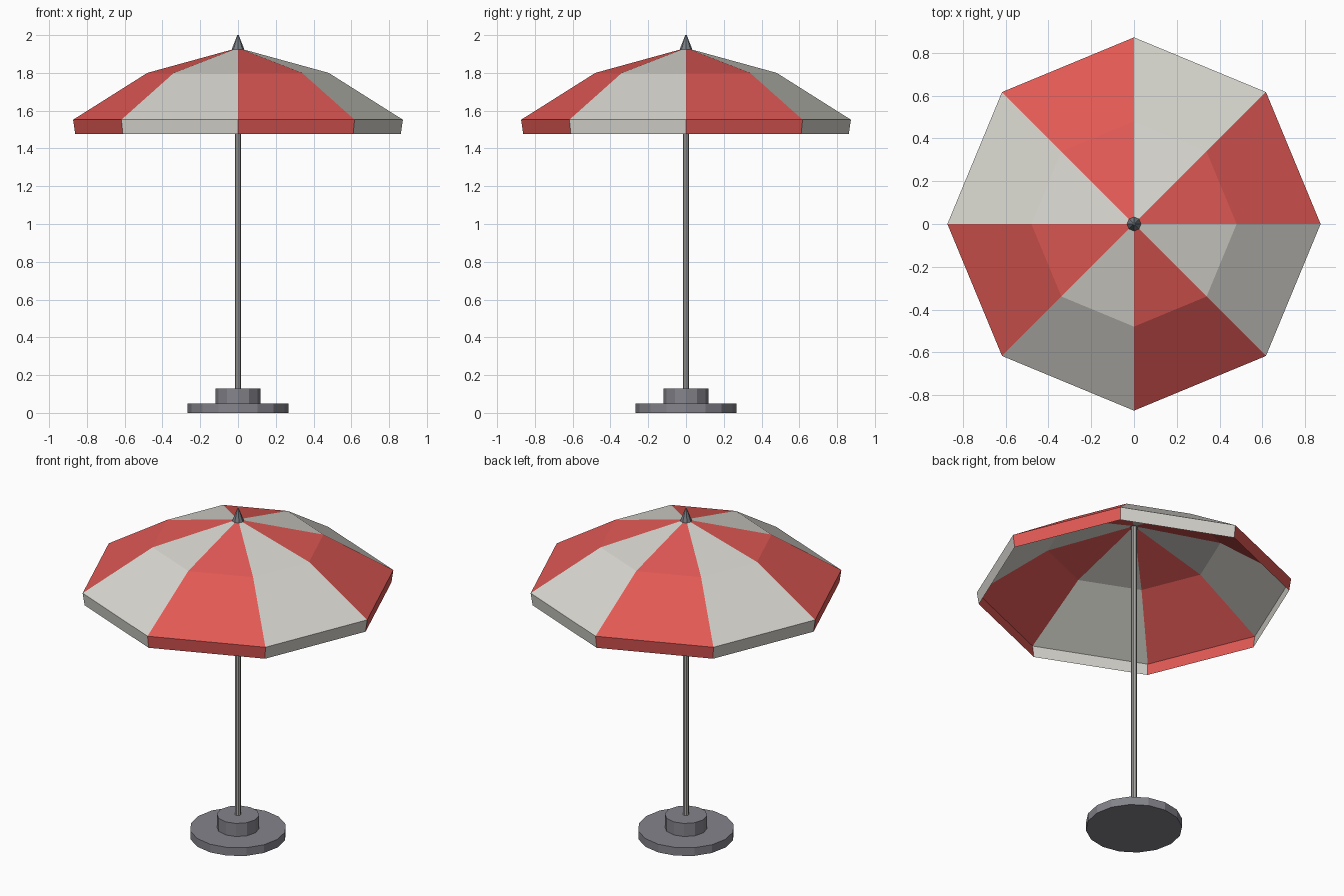
import bpy
import bmesh
from math import cos, sin, pi

cube = bpy.data.objects.get("Cube")
if cube:
    bpy.data.objects.remove(cube, do_unlink=True)


def material(name, rgb):
    mat = bpy.data.materials.new(name)
    mat.use_nodes = True
    mat.diffuse_color = (*rgb, 1)
    mat.node_tree.nodes["Principled BSDF"].inputs["Base Color"].default_value = (*rgb, 1)
    return mat


red = material("red fabric", (0.75, 0.10, 0.09))
cream = material("cream fabric", (0.68, 0.67, 0.62))
stone = material("grey base", (0.23, 0.23, 0.26))
metal = material("pale metal", (0.42, 0.41, 0.39))
dark = material("dark metal", (0.19, 0.21, 0.23))


def add_object(name, bm, *mats):
    mesh = bpy.data.meshes.new(name)
    bm.to_mesh(mesh)
    bm.free()
    for mat in mats:
        mesh.materials.append(mat)
    obj = bpy.data.objects.new(name, mesh)
    bpy.context.collection.objects.link(obj)
    return obj


def add_cone(name, mat, sides, low, high, r_low, r_high):
    bm = bmesh.new()
    bmesh.ops.create_cone(bm, cap_ends=True, segments=sides,
                          radius1=r_low, radius2=r_high, depth=high - low)
    bmesh.ops.translate(bm, verts=bm.verts, vec=(0, 0, (low + high) / 2))
    return add_object(name, bm, mat)


# Weighted base, pole and finial
add_cone("base_plate", stone, 16, 0, 0.05, 0.267, 0.267)
add_cone("base_hub", stone, 12, 0.05, 0.13, 0.118, 0.118)
add_cone("pole", metal, 8, 0.13, 1.925, 0.016, 0.016)
add_cone("finial", dark, 8, 1.925, 2.0, 0.033, 0.004)

# Canopy: eight panels of alternating colour, ending in a hanging valance
PANELS = 8
PROFILE = [(0.48, 1.80), (0.873, 1.552), (0.862, 1.477)]
bm = bmesh.new()
apex = bm.verts.new((0, 0, 1.932))
rings = [[bm.verts.new((r * cos(2 * pi * i / PANELS), r * sin(2 * pi * i / PANELS), z))
          for i in range(PANELS)] for r, z in PROFILE]
for i in range(PANELS):
    j = (i + 1) % PANELS
    faces = [bm.faces.new((apex, rings[0][i], rings[0][j]))]
    for upper, lower in zip(rings, rings[1:]):
        faces.append(bm.faces.new((upper[i], lower[i], lower[j], upper[j])))
    for face in faces:
        face.material_index = i % 2
bm.normal_update()
add_object("canopy", bm, red, cream)
